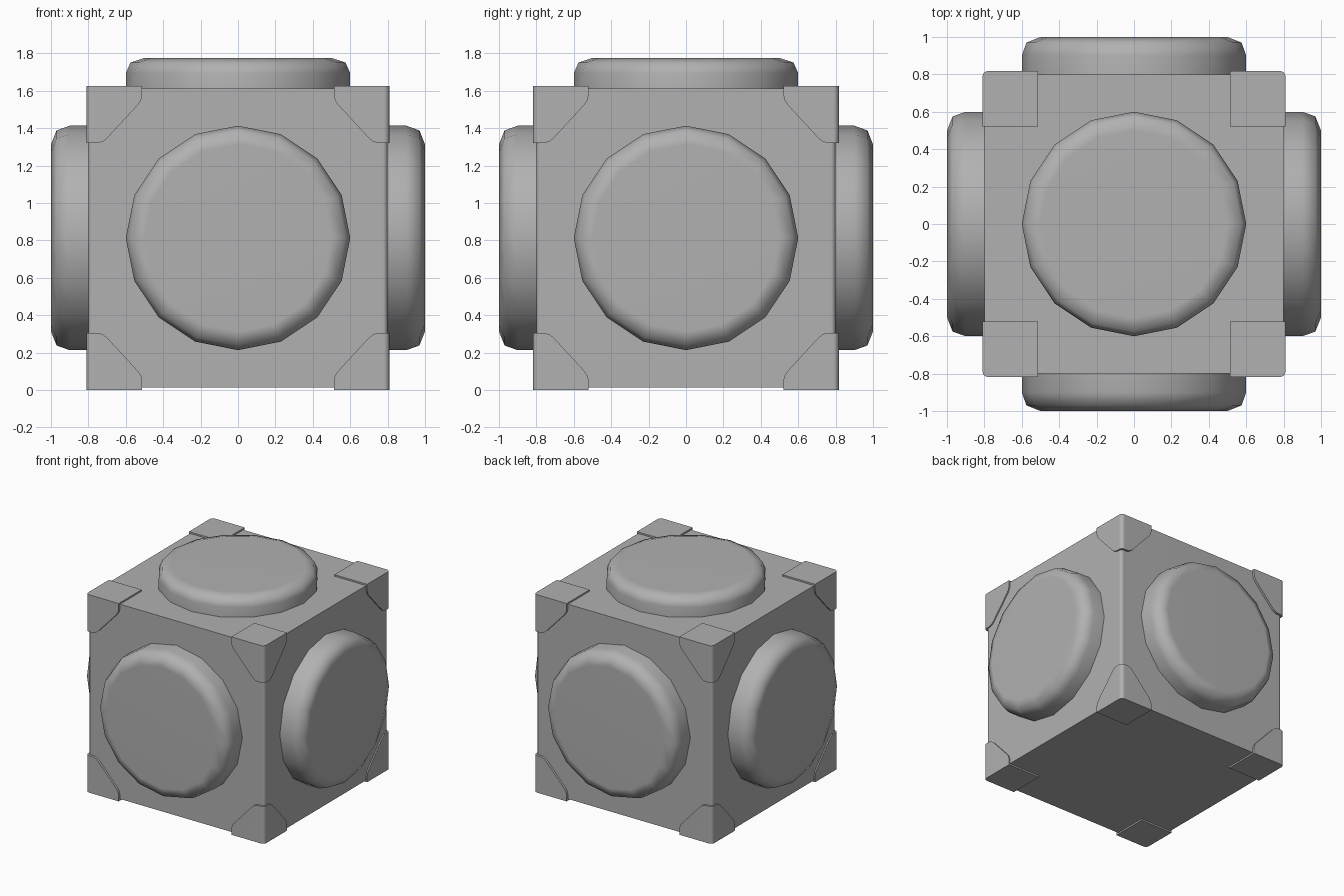
import bpy, bmesh, math
from mathutils import Matrix, Vector

if "Cube" in bpy.data.objects:
    bpy.data.objects.remove(bpy.data.objects["Cube"])

CZ = 0.813  # height of the cube centre

# Dark grey for every part
grey = bpy.data.materials.new("dark_grey")
grey.diffuse_color = (0.44, 0.44, 0.44, 1)
grey.use_nodes = True
grey.node_tree.nodes["Principled BSDF"].inputs["Base Color"].default_value = grey.diffuse_color


def finish(bm, name, smooth=40):
    bmesh.ops.recalc_face_normals(bm, faces=bm.faces)
    mesh = bpy.data.meshes.new(name)
    bm.to_mesh(mesh)
    bm.free()
    mesh.materials.append(grey)
    obj = bpy.data.objects.new(name, mesh)
    bpy.context.collection.objects.link(obj)
    bpy.ops.object.select_all(action='DESELECT')
    obj.select_set(True)
    bpy.context.view_layer.objects.active = obj
    bpy.ops.object.shade_smooth_by_angle(angle=math.radians(smooth))
    # Keep the large faces flat in shading
    mod = obj.modifiers.new("flat_faces", 'WEIGHTED_NORMAL')
    mod.keep_sharp = True
    return obj


def loft(bm, rings):
    loops = [[bm.verts.new(p) for p in ring] for ring in rings]
    n = len(loops[0])
    for a, b in zip(loops, loops[1:]):
        for i in range(n):
            j = (i + 1) % n
            bm.faces.new((a[i], a[j], b[j], b[i]))
    bm.faces.new(loops[0])
    bm.faces.new(loops[-1])


# Cube body with softened upright edges
bm = bmesh.new()
bmesh.ops.create_cube(bm, size=1.6, matrix=Matrix.Translation((0, 0, CZ)))
upright = [e for e in bm.edges if abs(e.verts[0].co.z - e.verts[1].co.z) > 1]
bmesh.ops.bevel(bm, geom=upright, offset=0.025, segments=3, profile=0.5, affect='EDGES')
finish(bm, "body")


# Round pads on five faces: (radius, distance along the pad)
PAD = [(0.6, -0.05), (0.6, 0.5), (0.575, 0.85), (0.5, 1.0)]


def pad(name, direction, height):
    bm = bmesh.new()
    rings = []
    for r, t in PAD:
        z = 0.8 + (t * height if t > 0 else t)
        rings.append([(r * math.cos(a), r * math.sin(a), z)
                      for a in (i * math.tau / 16 for i in range(16))])
    loft(bm, rings)
    rot = Vector((0, 0, 1)).rotation_difference(Vector(direction)).to_matrix().to_4x4()
    bm.transform(Matrix.Translation((0, 0, CZ)) @ rot)
    finish(bm, name, 50)


pad("front_pad", (0, -1, 0), 0.2)
pad("back_pad", (0, 1, 0), 0.2)
pad("left_pad", (-1, 0, 0), 0.2)
pad("right_pad", (1, 0, 0), 0.2)
pad("top_pad", (0, 0, 1), 0.162)


# Corner guards: (width, height above the outer end), tapering toward mid-height
GUARD = [(0.298, 0), (0.298, 0.045), (0.292, 0.075), (0.276, 0.1),
         (0.112, 0.278), (0.09, 0.296), (0.064, 0.305)]
OX, OY, R = 0.81, 0.818, 0.03


def guard(name, sx, sy, sz):
    bm = bmesh.new()
    rings = []
    for w, h in GUARD:
        z = CZ + sz * (CZ - h)
        arc = [(OX - R + R * math.cos(a), OY - R + R * math.sin(a))
               for a in (i * math.pi / 8 for i in range(5))]
        outline = [(OX - w, OY - w), (OX, OY - w)] + arc + [(OX - w, OY)]
        rings.append([(sx * x, sy * y, z) for x, y in outline])
    loft(bm, rings)
    finish(bm, name, 30)


for sz, v in ((-1, "lower"), (1, "upper")):
    for sy, d in ((-1, "front"), (1, "back")):
        for sx, s in ((-1, "left"), (1, "right")):
            guard(f"{v}_{d}_{s}_corner_guard", sx, sy, sz)
